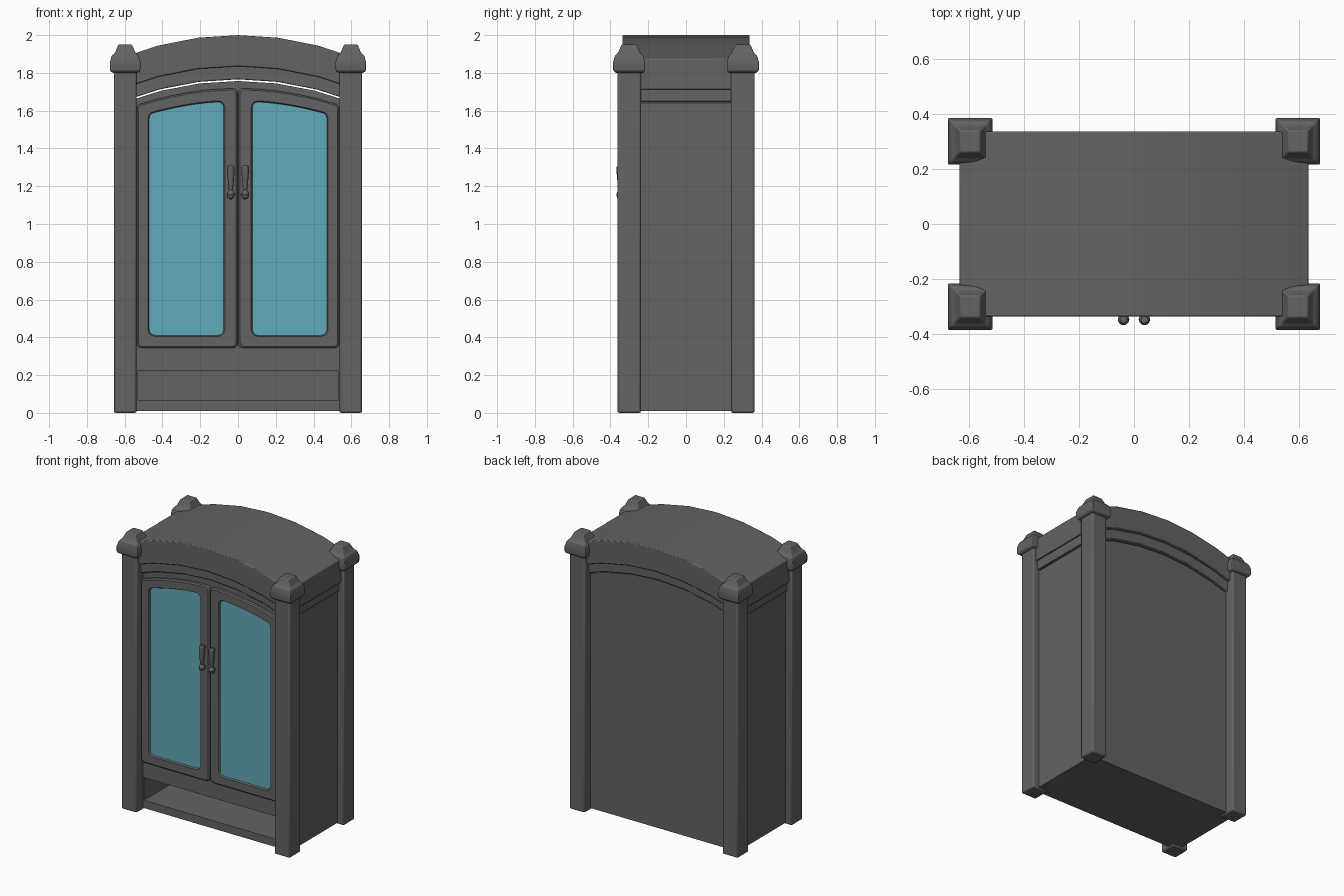
import bpy, bmesh, math

if "Cube" in bpy.data.objects:
    bpy.data.objects.remove(bpy.data.objects["Cube"])


def material(name, rgb):
    m = bpy.data.materials.new(name)
    m.use_nodes = True
    m.diffuse_color = (*rgb, 1)
    m.node_tree.nodes["Principled BSDF"].inputs["Base Color"].default_value = (*rgb, 1)
    return m


GREY = material("grey wood", (0.125, 0.125, 0.125))
GLASS = material("teal glass", (0.12, 0.4, 0.48))
CURVE = 0.31  # how quickly every arch falls away from the middle


def arch(x, crown):
    return crown - CURVE * x * x


def loft(name, rings, bevel=0, end_material=0):
    """Skin matching closed rings of points and cap both ends."""
    bm = bmesh.new()
    loops = [[bm.verts.new(p) for p in ring] for ring in rings]
    for a, b in zip(loops, loops[1:]):
        for i in range(len(a)):
            j = (i + 1) % len(a)
            bm.faces.new((a[i], a[j], b[j], b[i]))
    bm.faces.new(loops[0][::-1])
    bm.faces.new(loops[-1]).material_index = end_material
    bmesh.ops.recalc_face_normals(bm, faces=bm.faces[:])
    mesh = bpy.data.meshes.new(name)
    bm.to_mesh(mesh)
    bm.free()
    ob = bpy.data.objects.new(name, mesh)
    bpy.context.collection.objects.link(ob)
    mesh.materials.append(GREY)
    mesh.materials.append(GLASS)
    bpy.ops.object.select_all(action="DESELECT")
    ob.select_set(True)
    bpy.context.view_layer.objects.active = ob
    bpy.ops.object.shade_smooth_by_angle(angle=math.radians(30))
    if bevel:
        mod = ob.modifiers.new("soft edges", "BEVEL")
        mod.width, mod.segments = bevel, 2
        mod.limit_method, mod.angle_limit = "ANGLE", math.radians(30)
    return ob


def rect(cx, cy, hx, hy, z):
    return [(cx + i * hx, cy + j * hy, z) for i, j in ((-1, -1), (1, -1), (1, 1), (-1, 1))]


def arched_block(name, half, crown, base, y0, y1, flat_base=False, bevel=0):
    xs = [half * i / 3 for i in range(-3, 4)]
    top = [(x, arch(x, crown)) for x in xs]
    low = [(half, base), (-half, base)] if flat_base else [(x, arch(x, base)) for x in xs[::-1]]
    return loft(name, [[(x, y, z) for x, z in top + low] for y in (y0, y1)], bevel)


# Carcass with the open shelf cut into its front
body = arched_block("cabinet_body", 0.61, 1.757, 0.01, -0.29, 0.295, True)
cutter = loft("shelf_cutter", [rect(0, -0.07, 0.53, 0.34, z) for z in (0.065, 0.225)])
cut = body.modifiers.new("open shelf", "BOOLEAN")
cut.object, cut.solver = cutter, "EXACT"
bpy.context.view_layer.objects.active = body
bpy.ops.object.modifier_apply(modifier=cut.name)
bpy.data.objects.remove(cutter)

# Arched trim and cornice
arched_block("arched_trim", 0.622, 1.84, 1.766, -0.312, 0.312, bevel=0.006)
arched_block("arched_cornice", 0.636, 2.0, 1.835, -0.337, 0.337, bevel=0.006)

# Corner posts with stepped caps
CAP = ((0.066, 1.8), (0.078, 1.808), (0.081, 1.82), (0.081, 1.858), (0.07, 1.893),
       (0.058, 1.903), (0.052, 1.912), (0.036, 1.95))
for side, sx in (("right", -1), ("left", 1)):
    for end, sy in (("front", -1), ("back", 1)):
        cx, cy = sx * 0.597, sy * 0.301
        loft(f"{end}_{side}_post", [rect(cx, cy, 0.06, 0.062, z) for z in (0, 1.83)], 0.01)
        loft(f"{end}_{side}_cap", [rect(cx, cy, h, h + 0.004, z) for h, z in CAP], 0.005)


def door_ring(sx, x0, x1, z0, crown, r, y):
    """Rounded door outline whose top follows the arch."""
    def corner(cx, cz, start):
        angles = [math.radians(start + 30 * k) for k in range(4)]
        return [(cx + r * math.cos(a), cz + r * math.sin(a)) for a in angles]
    pts = corner(x0 + r, z0 + r, 180) + corner(x1 - r, z0 + r, 270)
    pts += corner(x1 - r, arch(x1 - r, crown) - r, 0)
    a, b = x1 - r, x0 + r
    pts += [(a + (b - a) * k / 6, arch(a + (b - a) * k / 6, crown)) for k in range(1, 6)]
    pts += corner(x0 + r, arch(x0 + r, crown) - r, 90)
    return [(sx * x, y, z) for x, z in pts]


# Doors with glass panes, and handles turned from a profile
HANDLE = ((0.004, 1.13), (0.016, 1.138), (0.021, 1.155), (0.015, 1.172), (0.01, 1.18),
          (0.013, 1.2), (0.02, 1.28), (0.02, 1.3), (0.013, 1.311))
for side, sx in (("right", -1), ("left", 1)):
    rings = [door_ring(sx, 0.002, 0.536, 0.343, 1.718, 0.025, y) for y in (-0.27, -0.31)]
    rings += [door_ring(sx, 0.01, 0.528, 0.351, 1.71, 0.025, -0.318),
              door_ring(sx, 0.07, 0.476, 0.405, 1.656, 0.035, -0.318),
              door_ring(sx, 0.076, 0.47, 0.411, 1.65, 0.03, -0.306)]
    loft(f"{side}_door", rings, end_material=1)
    turn = [math.tau * k / 12 for k in range(12)]
    loft(f"{side}_handle", [[(sx * 0.038 + r * math.cos(a), -0.348 + r * math.sin(a), z)
                             for a in turn] for r, z in HANDLE])
    for z in (1.155, 1.29):
        loft(f"{side}_handle_mount", [[(sx * 0.038 + 0.01 * math.cos(a), y, z + 0.01 * math.sin(a))
                                       for a in turn] for y in (-0.31, -0.345)])
